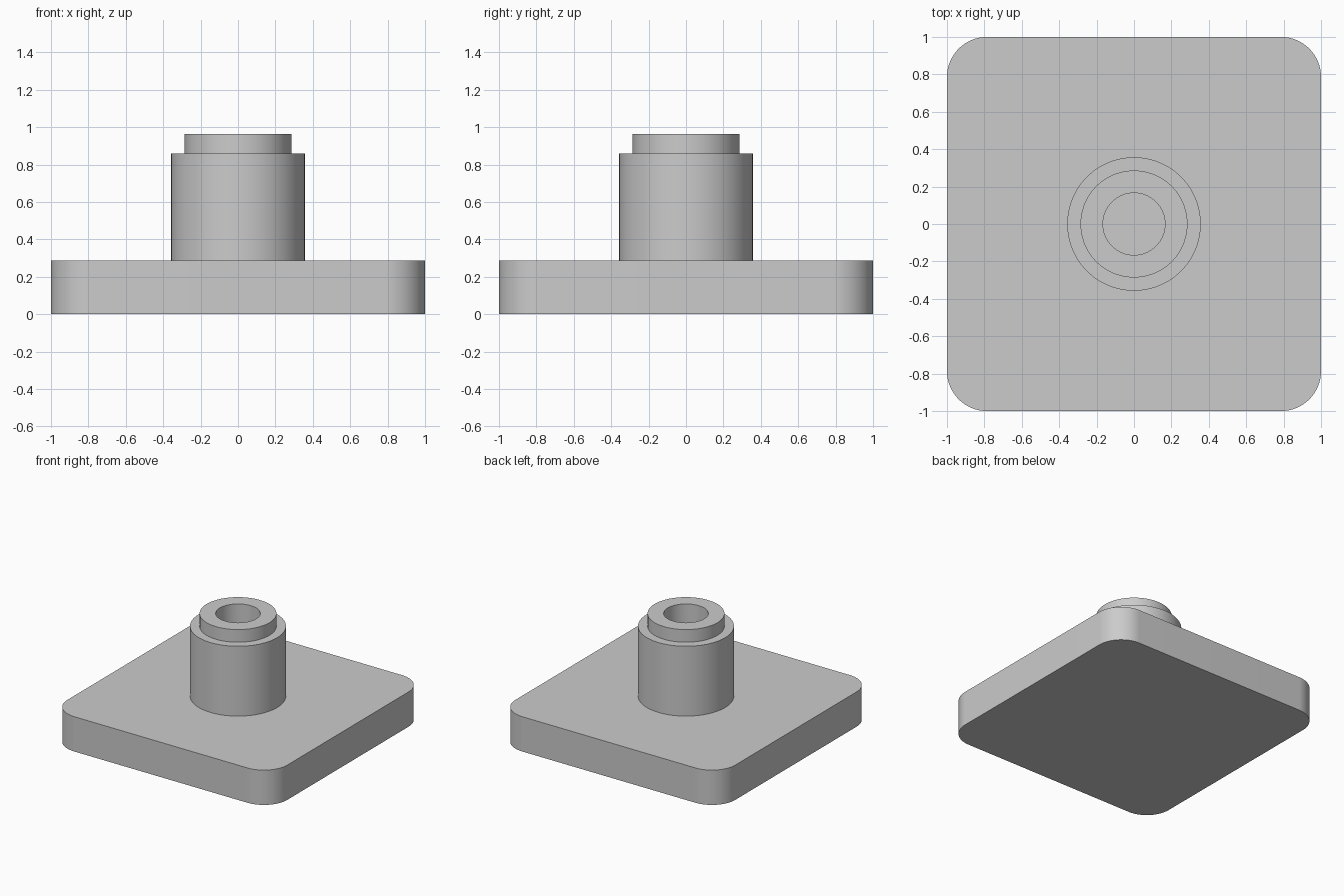
import bpy, bmesh, math

cube = bpy.data.objects.get("Cube")
if cube:
    bpy.data.objects.remove(cube, do_unlink=True)

BASE_TOP = 0.286
SEGMENTS = 96

grey = bpy.data.materials.new("light_grey")
grey.use_nodes = True
colour = (0.6, 0.6, 0.6, 1)
grey.diffuse_color = colour
grey.node_tree.nodes["Principled BSDF"].inputs["Base Color"].default_value = colour


def finish(name, bm):
    """Turn a bmesh into a shaded object with the grey material."""
    bmesh.ops.recalc_face_normals(bm, faces=bm.faces)
    mesh = bpy.data.meshes.new(name)
    bm.to_mesh(mesh)
    bm.free()
    mesh.materials.append(grey)
    obj = bpy.data.objects.new(name, mesh)
    bpy.context.collection.objects.link(obj)
    bpy.ops.object.select_all(action='DESELECT')
    obj.select_set(True)
    bpy.context.view_layer.objects.active = obj
    bpy.ops.object.shade_smooth_by_angle(angle=math.radians(30))
    return obj


# Square base plate with rounded vertical corners
bm = bmesh.new()
bmesh.ops.create_cube(bm, size=1)
for v in bm.verts:
    v.co = (v.co.x * 2, v.co.y * 2, (v.co.z + 0.5) * BASE_TOP)
uprights = [e for e in bm.edges
            if abs(e.verts[0].co.z - e.verts[1].co.z) > 0.1]
bmesh.ops.bevel(bm, geom=uprights, offset=0.214, offset_type='OFFSET',
                segments=24, profile=0.5, affect='EDGES')
finish("base_plate", bm)

# Stepped hollow post, with the plate closing the bottom of its bore
profile = [(0.357, BASE_TOP), (0.357, 0.86), (0.286, 0.86),
           (0.286, 0.964), (0.166, 0.964), (0.166, BASE_TOP)]
bm = bmesh.new()
verts = [bm.verts.new((r, 0, z)) for r, z in profile]
edges = [bm.edges.new(pair) for pair in zip(verts, verts[1:])]
bmesh.ops.spin(bm, geom=verts + edges, cent=(0, 0, 0), axis=(0, 0, 1),
               angle=math.tau, steps=SEGMENTS, use_merge=True)
bmesh.ops.remove_doubles(bm, verts=bm.verts, dist=0.0001)
finish("stepped_post", bm)
